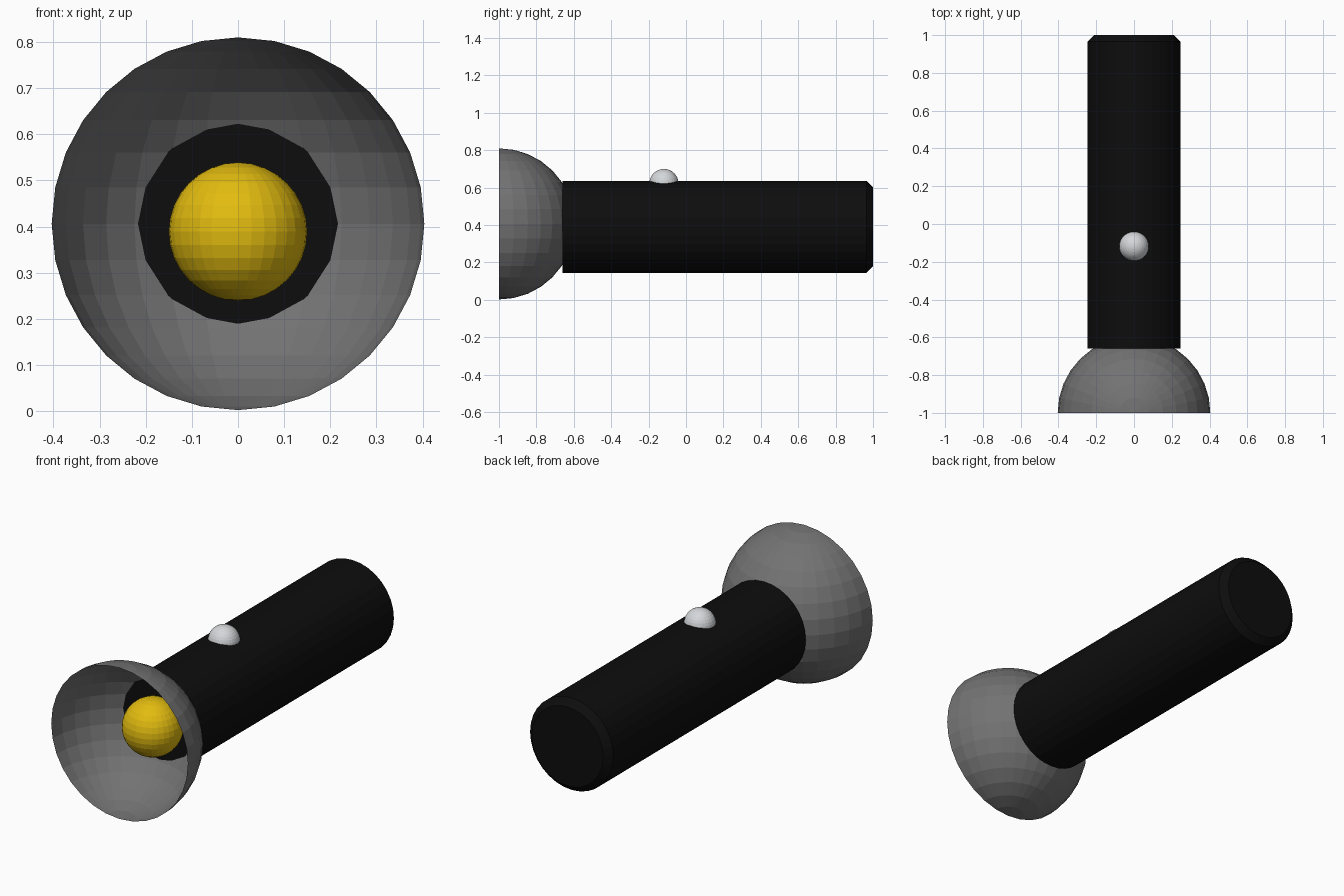
import bpy, bmesh
from mathutils import Matrix

cube = bpy.data.objects.get("Cube")
if cube:
    bpy.data.objects.remove(cube, do_unlink=True)


def material(name, r, g, b):
    mat = bpy.data.materials.new(name)
    mat.use_nodes = True
    mat.diffuse_color = (r, g, b, 1)
    mat.node_tree.nodes["Principled BSDF"].inputs["Base Color"].default_value = (r, g, b, 1)
    return mat


def add_object(name, bm, location, mat):
    mesh = bpy.data.meshes.new(name)
    bm.to_mesh(mesh)
    bm.free()
    mesh.materials.append(mat)
    obj = bpy.data.objects.new(name, mesh)
    obj.location = location
    bpy.context.collection.objects.link(obj)
    return obj


def sphere(radius):
    bm = bmesh.new()
    bmesh.ops.create_uvsphere(bm, u_segments=32, v_segments=16, radius=radius)
    return bm


black = material("black", 0.004, 0.004, 0.004)
grey = material("grey", 0.17, 0.17, 0.17)
yellow = material("yellow", 0.76, 0.50, 0.005)
white = material("pale grey", 0.66, 0.68, 0.70)

# Reflector: open half sphere facing the front
bm = sphere(0.404)
front = [v for v in bm.verts if v.co.y < -0.001]
bmesh.ops.delete(bm, geom=front, context='VERTS')
add_object("reflector", bm, (0, -1, 0.406), grey)

# Body: cylinder along y with a chamfered back end
length = 1.66
bm = bmesh.new()
bmesh.ops.create_cone(bm, cap_ends=True, segments=32, radius1=0.246, radius2=0.246,
                      depth=length, matrix=Matrix.Rotation(-1.5707963, 3, 'X').to_4x4())
back_rim = [e for e in bm.edges if all(v.co.y > 0 for v in e.verts)]
bmesh.ops.bevel(bm, geom=back_rim, offset=0.035, segments=1, affect='EDGES')
add_object("body", bm, (0, 1 - length / 2, 0.39), black)

# Bulb and switch button
add_object("bulb", sphere(0.15), (0, -0.72, 0.389), yellow)
add_object("button", sphere(0.078), (0, -0.118, 0.622), white)
